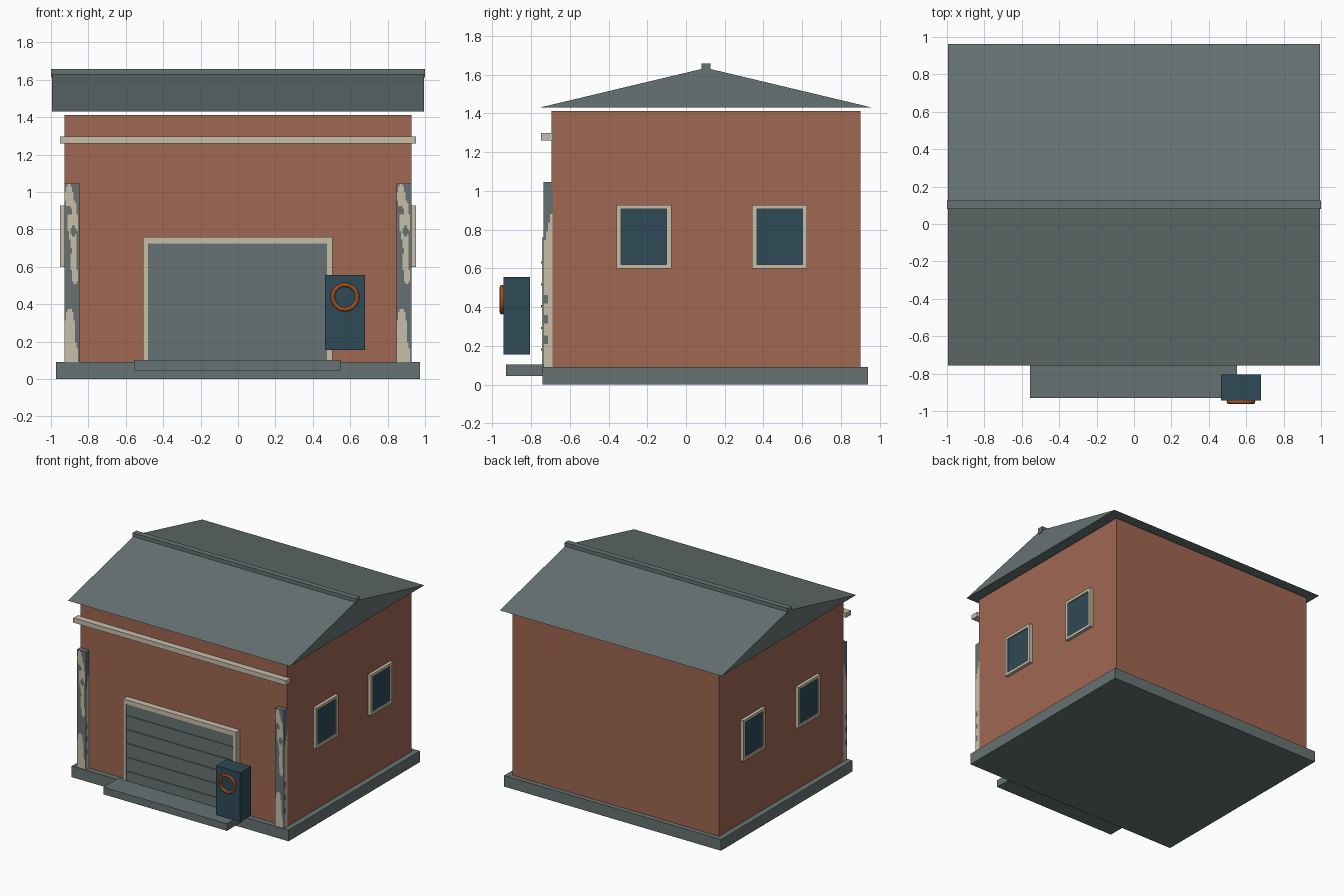
import bpy, bmesh, math
from mathutils import Vector

if "Cube" in bpy.data.objects:
    bpy.data.objects.remove(bpy.data.objects["Cube"], do_unlink=True)


def material(name, r, g, b):
    m = bpy.data.materials.new(name)
    m.use_nodes = True
    m.diffuse_color = (r, g, b, 1)
    m.node_tree.nodes["Principled BSDF"].inputs["Base Color"].default_value = (r, g, b, 1)
    return m


BRICK = material("brick red", 0.35, 0.135, 0.085)
SLATE = material("slate grey", 0.135, 0.17, 0.17)
CREAM = material("cream trim", 0.57, 0.52, 0.40)
NAVY = material("dark blue", 0.028, 0.067, 0.095)
ORANGE = material("orange", 0.65, 0.15, 0.025)


def finish(name, bm, *mats):
    bmesh.ops.recalc_face_normals(bm, faces=bm.faces)
    mesh = bpy.data.meshes.new(name)
    bm.to_mesh(mesh)
    bm.free()
    for m in mats:
        mesh.materials.append(m)
    obj = bpy.data.objects.new(name, mesh)
    bpy.context.collection.objects.link(obj)
    return obj


def add_box(bm, x, y, z):
    """Add a box given its (low, high) range on each axis."""
    verts = bmesh.ops.create_cube(bm, size=1)["verts"]
    for v in verts:
        v.co = Vector([(a + b) / 2 + c * (b - a) for (a, b), c in zip((x, y, z), v.co)])


def box(name, mat, x, y, z):
    bm = bmesh.new()
    add_box(bm, x, y, z)
    return finish(name, bm, mat)


# Shell of the building
box("foundation", SLATE, (-0.972, 0.972), (-0.74, 0.94), (0, 0.09))
box("brick_walls", BRICK, (-0.927, 0.927), (-0.695, 0.90), (0.09, 1.413))
box("front_band", CREAM, (-0.953, 0.953), (-0.748, -0.687), (1.26, 1.298))

# Gable roof, a closed prism, with its ridge cap
bm = bmesh.new()
gable = [bm.verts.new((-0.995, y, z)) for y, z in ((-0.757, 1.43), (0.963, 1.43), (0.103, 1.635))]
end = bm.faces.new(gable)
new = bmesh.ops.extrude_face_region(bm, geom=[end], use_keep_orig=True)["geom"]
bmesh.ops.translate(bm, vec=(1.99, 0, 0), verts=[g for g in new if isinstance(g, bmesh.types.BMVert)])
finish("roof", bm, SLATE)
box("roof_ridge", SLATE, (-1, 1), (0.08, 0.126), (1.612, 1.659))

# Garage door: panel, raised seams, surround and step
box("garage_door", SLATE, (-0.482, 0.478), (-0.741, -0.69), (0.09, 0.727))
bm = bmesh.new()
for i in range(5):
    z = 0.18 + i * 0.1125
    add_box(bm, (-0.475, 0.471), (-0.748, -0.735), (z - 0.005, z + 0.005))
finish("door_seams", bm, SLATE)
bm = bmesh.new()
add_box(bm, (-0.508, -0.480), (-0.745, -0.69), (0.09, 0.76))
add_box(bm, (0.476, 0.504), (-0.745, -0.69), (0.09, 0.76))
add_box(bm, (-0.480, 0.476), (-0.745, -0.69), (0.725, 0.76))
finish("door_surround", bm, CREAM)
box("door_step", SLATE, (-0.555, 0.552), (-0.93, -0.735), (0.045, 0.103))


# Corner posts with worn paint
PATCHES = ((0.35, 0.2, 0.4, 0.18), (0.35, 0.1, 0.55, 0.14), (0.3, 0.98, 0.26, 0.07),
           (0.55, 0.84, 0.32, 0.12), (0.6, 0.66, 0.25, 0.1), (0.7, 0.55, 0.2, 0.05))
HOLES = ((0.3, 0.9, 0.2, 0.02), (0.6, 0.79, 0.22, 0.025), (0.35, 0.69, 0.2, 0.02))


def inside(shapes, u, z):
    return any(((u - a) / ru) ** 2 + ((z - b) / rz) ** 2 < 1 for a, b, ru, rz in shapes)


def worn(u, v, z, normal):
    if normal.y < -0.5:
        return inside(PATCHES, u, z) and not inside(HOLES, u, z)
    if abs(normal.x) > 0.5:
        chipped = v < 0.5 and 0.2 < z < 0.48 and math.sin(z * 60) > 0.2
        return z < 0.72 + 0.18 * v and not chipped
    return False


def post(name, x0):
    low, size = Vector((x0, -0.735, 0.09)), Vector((0.08, 0.045, 0.955))
    bm = bmesh.new()
    add_box(bm, *[(a, a + s) for a, s in zip(low, size)])
    for axis, count in enumerate((10, 4, 64)):
        direction = Vector([float(i == axis) for i in range(3)])
        for i in range(1, count):
            bmesh.ops.bisect_plane(bm, geom=bm.verts[:] + bm.edges[:] + bm.faces[:],
                                   plane_co=low + direction * size[axis] * i / count,
                                   plane_no=direction)
    bmesh.ops.recalc_face_normals(bm, faces=bm.faces)
    for f in bm.faces:
        c = f.calc_center_median()
        u, v = (c.x - low.x) / size.x, (c.y - low.y) / size.y
        f.material_index = int(worn(u, v, c.z, f.normal))
    finish(name, bm, SLATE, CREAM)


post("right_corner_post", -0.928)
post("left_corner_post", 0.848)

# Two framed windows on each side wall
for side, s in (("left", 1), ("right", -1)):
    for place, y in (("front", -0.218), ("back", 0.484)):
        x = sorted((s * 0.92, s * 0.953))
        bm = bmesh.new()
        for e in (-1, 1):
            add_box(bm, x, sorted((y + e * 0.118, y + e * 0.142)), (0.598, 0.928))
            add_box(bm, x, (y - 0.118, y + 0.118), sorted((0.763 + e * 0.143, 0.763 + e * 0.165)))
        finish(f"{side}_{place}_window_frame", bm, CREAM)
        box(f"{side}_{place}_window_glass", NAVY, sorted((s * 0.92, s * 0.943)),
            (y - 0.12, y + 0.12), (0.618, 0.908))

# Equipment cabinet with an orange ring
box("cabinet", NAVY, (0.464, 0.68), (-0.943, -0.805), (0.155, 0.555))
bpy.ops.mesh.primitive_torus_add(location=(0.572, -0.951, 0.438), rotation=(math.pi / 2, 0, 0),
                                 major_radius=0.066, minor_radius=0.011,
                                 major_segments=20, minor_segments=8)
ring = bpy.context.object
ring.name = "cabinet_ring"
ring.data.materials.append(ORANGE)
bpy.ops.object.shade_smooth_by_angle()
